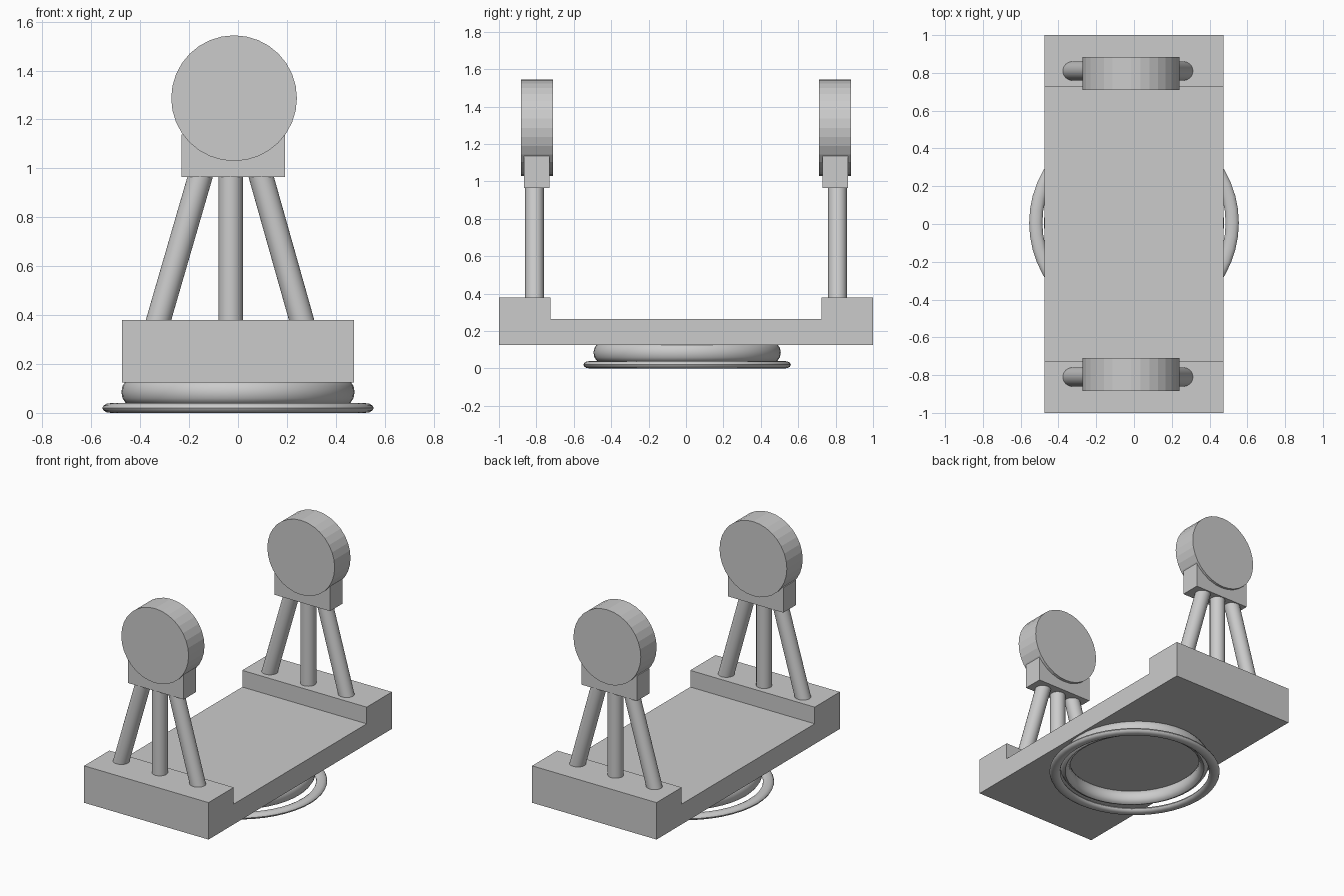
import bpy, bmesh, math
from mathutils import Vector

if "Cube" in bpy.data.objects:
    bpy.data.objects.remove(bpy.data.objects["Cube"])


def box(name, x, y, z):
    """Box from (min, max) ranges."""
    bpy.ops.mesh.primitive_cube_add(size=1)
    o = bpy.context.object
    o.name = name
    for v in o.data.vertices:
        v.co = [r[0] + (c + 0.5) * (r[1] - r[0]) for c, r in zip(v.co, (x, y, z))]
    return o


def rod(name, a, b, radius, sides=32):
    """Cylinder between two points."""
    a, b = Vector(a), Vector(b)
    d = b - a
    bpy.ops.mesh.primitive_cylinder_add(vertices=sides, radius=radius, depth=d.length,
                                        location=(a + b) / 2)
    o = bpy.context.object
    o.name = name
    o.rotation_euler = d.to_track_quat('Z', 'Y').to_euler()
    return o


def ring(name, inner, outer, z0, z1, stretch_y=1.0):
    """Ring with an oval cross-section."""
    minor = (outer - inner) / 2
    bpy.ops.mesh.primitive_torus_add(major_radius=(outer + inner) / 2, minor_radius=minor,
                                     major_segments=48, minor_segments=12,
                                     location=(0, 0.006, (z0 + z1) / 2))
    o = bpy.context.object
    o.name = name
    k = (z1 - z0) / (2 * minor)
    for v in o.data.vertices:
        v.co.z *= k
        v.co.y *= stretch_y
    bpy.ops.object.shade_smooth_by_angle(angle=math.radians(40))
    return o


# Base plate and the two rings below it
box("base_plate", (-0.475, 0.475), (-1, 1), (0.125, 0.265))
ring("foot_ring", 0.485, 0.555, 0.0, 0.04)
ring("swivel_ring", 0.41, 0.477, 0.035, 0.135, 1.05)

# One stand at each end: step, three legs, head block and round disc
for side, s in (("front", -1), ("back", 1)):
    def yr(a, b):
        return tuple(sorted((s * a, s * b)))

    box(side + "_step", (-0.475, 0.475), yr(0.725, 1), (0.265, 0.38))
    for leg, x0, x1 in (("left", -0.325, -0.155), ("middle", -0.03, -0.03),
                        ("right", 0.26, 0.095)):
        t = (x1 - x0) / 0.585
        rod(f"{side}_{leg}_leg", (x0 - 0.03 * t, s * 0.81, 0.35),
            (x1 + 0.03 * t, s * 0.81, 0.995), 0.05)
    box(side + "_head_block", (-0.232, 0.192), yr(0.73, 0.866), (0.965, 1.138))
    rod(side + "_disc", (-0.016, s * 0.71, 1.287), (-0.016, s * 0.883, 1.287), 0.257)

# Rounded legs shade smoothly with sharp ends
for o in bpy.data.objects:
    if o.name.endswith("_leg"):
        bpy.ops.object.select_all(action='DESELECT')
        o.select_set(True)
        bpy.context.view_layer.objects.active = o
        bpy.ops.object.shade_smooth_by_angle(angle=math.radians(30))
